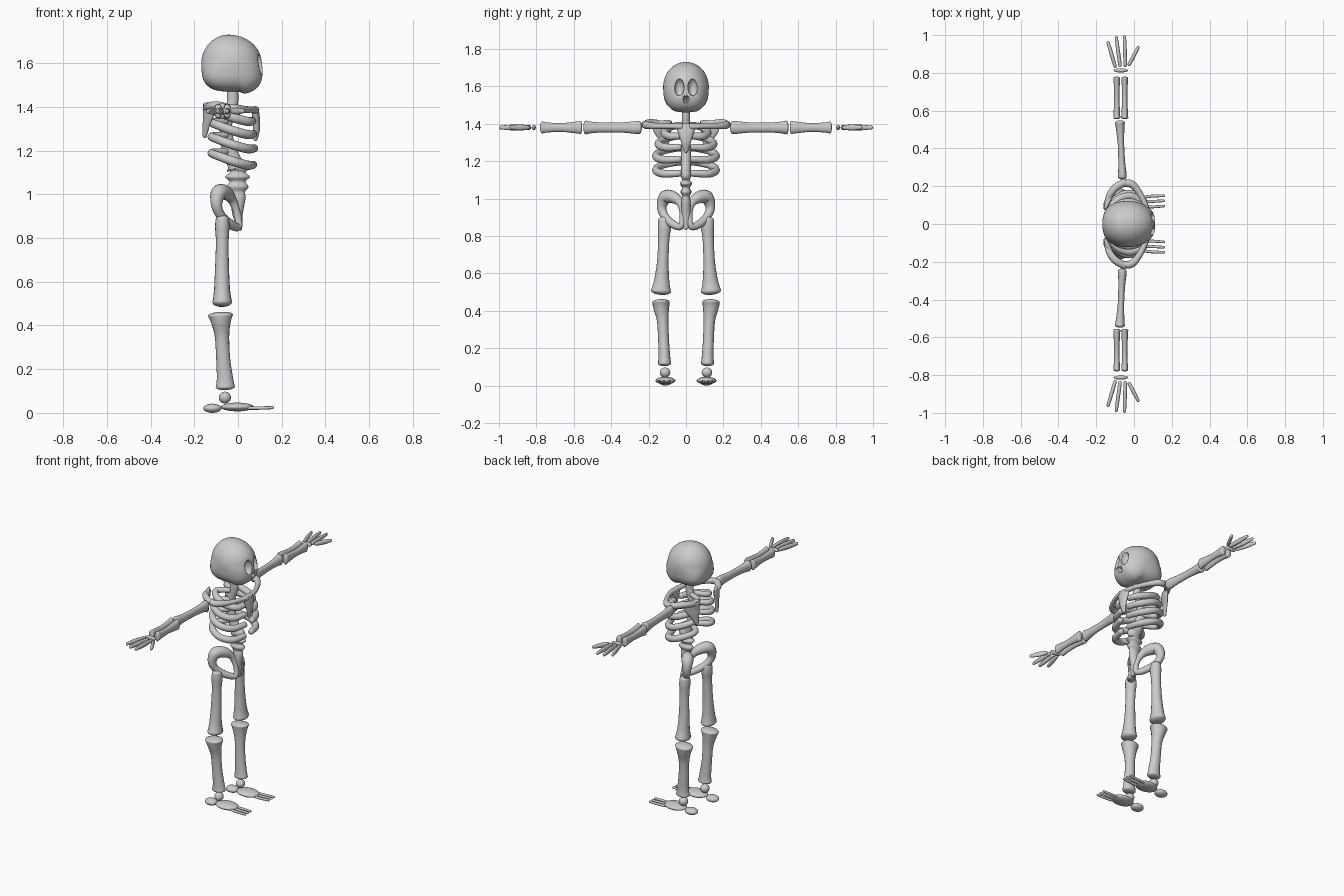
import bpy, bmesh, math
from mathutils import Vector


def finish(bm, name, mirror=False):
    bmesh.ops.recalc_face_normals(bm, faces=bm.faces)
    me = bpy.data.meshes.new(name)
    bm.to_mesh(me)
    bm.free()
    for p in me.polygons:
        p.use_smooth = True
    ob = bpy.data.objects.new(name, me)
    bpy.context.collection.objects.link(ob)
    if mirror:
        m = ob.modifiers.new("mirror", 'MIRROR')
        m.use_axis = (False, True, False)
        m.use_clip = False
        m.use_mirror_merge = False
    return ob


def catmull(a, b, c, d, t):
    return tuple(0.5 * (2 * q + (r - p) * t + (2 * p - 5 * q + 4 * r - s) * t * t
                 + (3 * q - p - 3 * r + s) * t ** 3) for p, q, r, s in zip(a, b, c, d))


def loft(name, pts, up=(1, 0, 0), cap=0.012, mirror=True, closed=False, sub=5, seg=16):
    """Smooth tube through (x, y, z, radius along up, other radius)."""
    pts = [p if len(p) == 5 else (*p, p[3]) for p in pts]
    n = len(pts)
    get = (lambda i: pts[i % n]) if closed else (lambda i: pts[max(0, min(n - 1, i))])
    path = [catmull(get(i - 1), get(i), get(i + 1), get(i + 2), k / sub)
            for i in range(n if closed else n - 1) for k in range(sub)]
    if not closed:
        path.append(pts[-1])
    cs = [Vector(p[:3]) for p in path]
    m = len(cs)
    rings = []
    for i in range(m):
        if closed:
            t = cs[(i + 1) % m] - cs[i - 1]
        else:
            t = cs[min(m - 1, i + 1)] - cs[max(0, i - 1)]
        rings.append((cs[i], t.normalized(), path[i][3], path[i][4]))
    if not closed:  # rounded ends, kept within cap length
        def end(ring, s):
            c, t, a, b = ring
            return [(c + t * s * cap * math.sin(math.radians(g)), t,
                     a * math.cos(math.radians(g)), b * math.cos(math.radians(g)))
                    for g in (25, 50, 70, 86)]
        rings = end(rings[0], -1)[::-1] + rings + end(rings[-1], 1)
    bm = bmesh.new()
    loops = []
    for c, t, a, b in rings:
        u = Vector(up)
        u = (u - t * u.dot(t)).normalized()
        v = t.cross(u)
        loops.append([bm.verts.new(c + u * a * math.cos(k * math.tau / seg)
                                   + v * b * math.sin(k * math.tau / seg)) for k in range(seg)])
    for i in range(len(loops) if closed else len(loops) - 1):
        p, q = loops[i], loops[(i + 1) % len(loops)]
        for k in range(seg):
            j = (k + 1) % seg
            bm.faces.new((p[k], p[j], q[j], q[k]))
    if not closed:
        bm.faces.new(loops[0])
        bm.faces.new(loops[-1])
    return finish(bm, name, mirror)


def blob(name, c, r, mirror=True, shape=None, seg=24):
    bm = bmesh.new()
    bmesh.ops.create_uvsphere(bm, u_segments=seg, v_segments=seg * 2 // 3, radius=1)
    for v in bm.verts:
        d = shape(v.co.copy()) if shape else v.co
        v.co = Vector([c[i] + d[i] * r[i] for i in range(3)])
    return finish(bm, name, mirror)


# Skull: round cranium, squarer lower half, jaw pushed forward
def skull_shape(d):
    low = max(0.0, min(1.0, -d.z * 1.8 + 0.2))
    p = 2 + 1.0 * low
    d = d / sum(abs(a) ** p for a in d) ** (1 / p)
    if d.x > 0:
        d.x *= 1 + 0.06 * low
        d.y *= 1 - 0.12 * low * d.x
    jaw = max(0.0, min(1.0, (d.x - 0.25) * 6))
    if d.z < 0:
        d.z *= 0.97 + 0.10 * jaw
    d.x -= 0.1 * max(0.0, d.z) * (1 - abs(d.x))
    return d


skull = blob("skull", (-0.03, 0, 1.598), (0.138, 0.122, 0.132), False, skull_shape, 48)
for name, c, r in (("socket_cutter_a", (0.103, 0.036, 1.595), (0.035, 0.026, 0.046)),
                   ("socket_cutter_b", (0.103, -0.036, 1.595), (0.035, 0.026, 0.046)),
                   ("nose_cutter_a", (0.112, 0.007, 1.53), (0.024, 0.009, 0.02)),
                   ("nose_cutter_b", (0.112, -0.007, 1.53), (0.024, 0.009, 0.02))):
    cutter = blob(name, c, r, False)
    cutter.hide_render = True
    b = skull.modifiers.new(name, 'BOOLEAN')
    b.object = cutter
    b.operation = 'DIFFERENCE'
    b.solver = 'EXACT'
bpy.context.view_layer.objects.active = skull
skull.select_set(True)
bpy.ops.object.shade_smooth_by_angle(angle=math.radians(40))
skull.select_set(False)

# Spine: neck, back, bumpy lumbar discs, tapering tail
spine = [(-0.03, 0, 1.51, 0.026, 0.021), (-0.025, 0, 1.42, 0.026, 0.021),
         (-0.055, 0, 1.32, 0.028, 0.024), (-0.045, 0, 1.22, 0.032, 0.026),
         (-0.015, 0, 1.145, 0.036, 0.026)]
for z, r in ((1.12, 0.05), (1.10, 0.035), (1.08, 0.057), (1.058, 0.036), (1.035, 0.05), (1.01, 0.034)):
    spine.append((-0.002, 0, z, r, r * 0.58))
spine += [(0.0, 0, 0.98, 0.034, 0.025), (-0.002, 0, 0.91, 0.024, 0.024),
          (0.008, 0, 0.845, 0.011, 0.014)]
loft("spine", spine, mirror=False)

# Breastbone: flat wedge
loft("breastbone", [(0.078, 0, 1.39, 0.055, 0.016), (0.082, 0, 1.35, 0.042, 0.018),
                    (0.085, 0, 1.30, 0.026, 0.016), (0.08, 0, 1.255, 0.012, 0.01)],
     up=(0, 1, 0), mirror=False)

# Ribs: four drooping arcs each side
for i, (z, w, xf) in enumerate(((1.35, 0.115, 0.065), (1.29, 0.147, 0.07),
                                (1.225, 0.16, 0.075), (1.15, 0.16, 0.07))):
    loft(f"rib_{i + 1}", [(-0.055, 0.015, z + 0.045, 0.016), (-0.12, w * 0.45, z + 0.04, 0.018),
                          (-0.09, w * 0.85, z + 0.025, 0.02), (-0.02, w, z, 0.021),
                          (0.045, w * 0.75, z - 0.017, 0.021), (xf, 0.035, z - 0.015, 0.018)],
         up=(0, 0, 1))

# Shoulder girdle
loft("collarbone", [(0.08, 0.025, 1.385, 0.018), (0.065, 0.09, 1.387, 0.014),
                    (0.025, 0.17, 1.388, 0.017), (-0.015, 0.212, 1.392, 0.02),
                    (-0.06, 0.215, 1.396, 0.018)], up=(0, 0, 1))
loft("shoulder_blade", [(-0.152, 0.105, 1.27, 0.014, 0.01), (-0.145, 0.115, 1.32, 0.032, 0.012),
                        (-0.135, 0.125, 1.37, 0.054, 0.014), (-0.132, 0.13, 1.405, 0.06, 0.013)],
     up=(0.45, 1, 0))
loft("shoulder_ridge", [(-0.15, 0.085, 1.39, 0.012), (-0.13, 0.15, 1.402, 0.018),
                        (-0.095, 0.195, 1.405, 0.02), (-0.05, 0.22, 1.395, 0.02)], up=(0, 0, 1))

# Pelvis: tilted ring on each side
loft("hip_bone", [(-0.025, 0.028, 0.97, 0.02), (-0.055, 0.065, 1.005, 0.032),
                  (-0.088, 0.11, 1.007, 0.036), (-0.098, 0.13, 0.955, 0.026),
                  (-0.082, 0.115, 0.908, 0.022), (-0.042, 0.078, 0.868, 0.022),
                  (0.0, 0.03, 0.85, 0.018), (-0.002, 0.018, 0.905, 0.016)], closed=True, sub=6)

# Arms
loft("upper_arm", [(-0.062, 0.248, 1.38, 0.023, 0.034), (-0.062, 0.27, 1.38, 0.022, 0.034),
                   (-0.065, 0.33, 1.38, 0.018, 0.028), (-0.069, 0.42, 1.38, 0.017, 0.026),
                   (-0.073, 0.50, 1.38, 0.022, 0.03), (-0.075, 0.537, 1.38, 0.027, 0.037)])
for name, x in (("forearm_outer", -0.091), ("forearm_inner", -0.049)):
    loft(name, [(x, 0.563, 1.38, 0.019, 0.035), (x, 0.59, 1.38, 0.017, 0.031),
                (x, 0.67, 1.38, 0.014, 0.023), (x, 0.74, 1.38, 0.016, 0.027),
                (x, 0.772, 1.38, 0.018, 0.032)], cap=0.008)
blob("wrist", (-0.07, 0.813, 1.38), (0.038, 0.011, 0.014))
for i, (x0, y0, x1, y1) in enumerate(((-0.1, 0.835, -0.137, 0.96), (-0.074, 0.84, -0.094, 0.988),
                                      (-0.046, 0.84, -0.05, 0.992), (-0.025, 0.845, 0.022, 0.935))):
    loft(f"finger_{i + 1}", [(x0, y0, 1.38, 0.009, 0.012),
                             ((x0 + x1) / 2, (y0 + y1) / 2, 1.38, 0.01, 0.016),
                             (x1, y1, 1.38, 0.008, 0.01)], cap=0.008, seg=12)

# Legs
loft("thigh", [(-0.072, 0.115, 0.885, 0.03, 0.034), (-0.072, 0.115, 0.85, 0.033, 0.036),
               (-0.072, 0.119, 0.78, 0.029, 0.03), (-0.073, 0.124, 0.66, 0.032, 0.031),
               (-0.073, 0.13, 0.56, 0.037, 0.041), (-0.072, 0.134, 0.505, 0.045, 0.054)], cap=0.02)
loft("shin", [(-0.08, 0.134, 0.448, 0.058, 0.047), (-0.078, 0.132, 0.415, 0.045, 0.042),
              (-0.073, 0.125, 0.35, 0.033, 0.031), (-0.068, 0.12, 0.25, 0.032, 0.029),
              (-0.06, 0.116, 0.16, 0.037, 0.031), (-0.058, 0.115, 0.118, 0.044, 0.035)], cap=0.014)
blob("ankle", (-0.06, 0.112, 0.07), (0.028, 0.028, 0.027))
blob("heel", (-0.117, 0.11, 0.021), (0.042, 0.035, 0.021))
blob("foot", (-0.003, 0.11, 0.027), (0.075, 0.053, 0.02))
for i, y in enumerate((0.095, 0.123, 0.15)):
    loft(f"toe_{i + 1}", [(0.02, 0.105 + i * 0.015, 0.024, 0.008), (0.08, y - 0.004, 0.022, 0.008),
                          (0.157, y, 0.024, 0.007)], up=(0, 0, 1), cap=0.007, seg=12)
